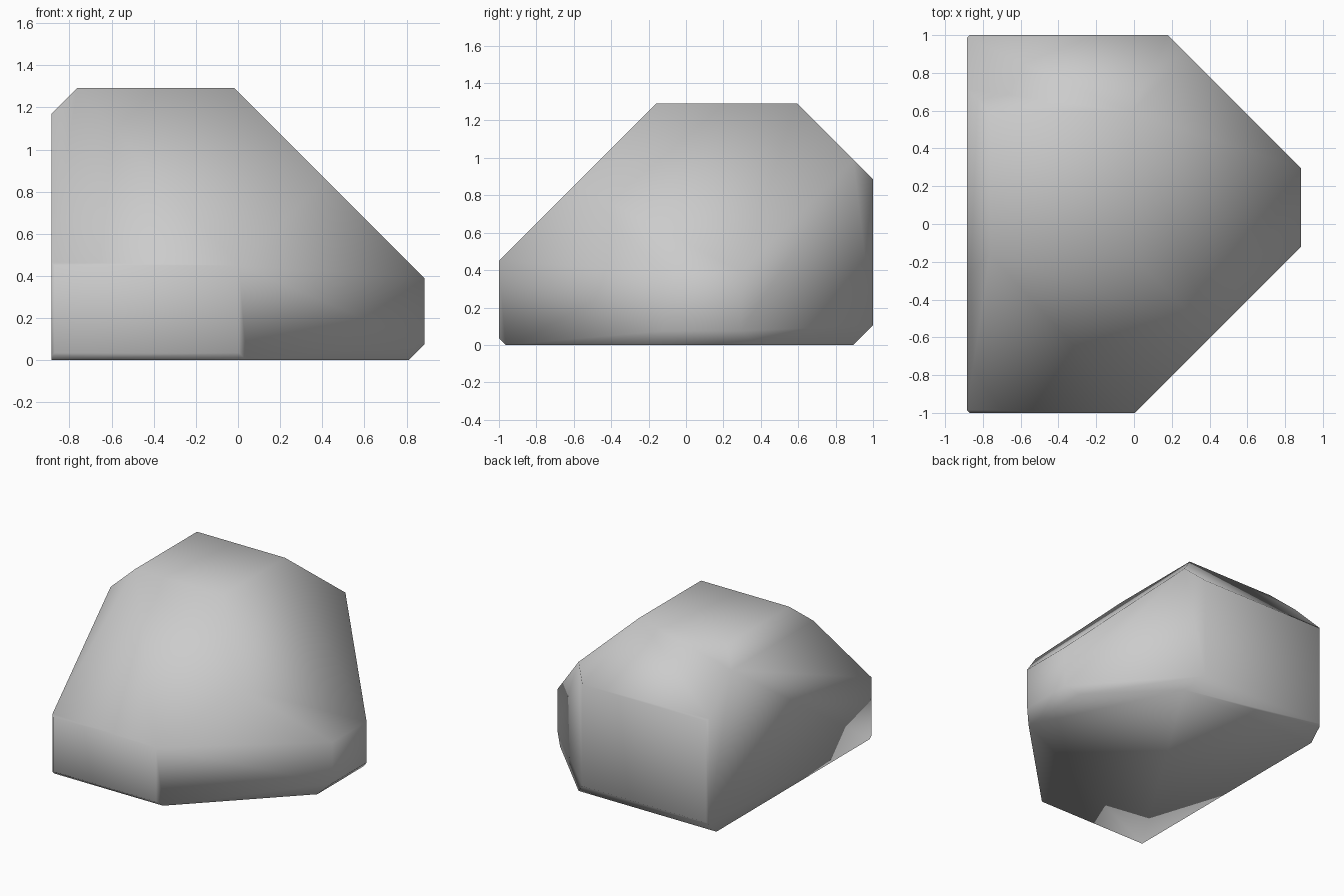
import bpy, bmesh
from mathutils import Vector

if "Cube" in bpy.data.objects:
    bpy.data.objects.remove(bpy.data.objects["Cube"])

# Chamfer planes: outward direction and limit (direction . point <= limit)
CUTS = [
    ((1, 0, 1), 1.275), ((1, 0, -1), 0.81), ((-1, 0, 1), 2.055),    # side chamfers
    ((0, -1, 1), 1.45), ((0, 1, 1), 1.885),                         # upper front / back
    ((0, 1, -1), 0.895), ((0, -1, -1), 0.965),                      # lower back / front
    ((1, 1, 0), 1.18), ((1, -1, 0), 1.005),                         # right corners
    ((-1, 1, 0), 1.87), ((-1, -1, 0), 1.87),                        # left corners
]

# Starting block
bm = bmesh.new()
bmesh.ops.create_cube(bm, size=1)
bmesh.ops.scale(bm, vec=(1.77, 2.0, 1.292), verts=bm.verts)
bmesh.ops.translate(bm, vec=(0, 0, 0.646), verts=bm.verts)

# Slice every chamfer and cap it
for direction, limit in CUTS:
    n = Vector(direction)
    geom = bm.verts[:] + bm.edges[:] + bm.faces[:]
    bmesh.ops.bisect_plane(bm, geom=geom, dist=1e-5, plane_co=n * (limit / n.length_squared),
                           plane_no=n, clear_outer=True)
    bmesh.ops.holes_fill(bm, edges=[e for e in bm.edges if e.is_boundary], sides=0)

bmesh.ops.remove_doubles(bm, verts=bm.verts, dist=1e-4)
bmesh.ops.recalc_face_normals(bm, faces=bm.faces)
for f in bm.faces:
    f.smooth = True

mesh = bpy.data.meshes.new("chamfered_rock")
bm.to_mesh(mesh)
bm.free()
rock = bpy.data.objects.new("chamfered_rock", mesh)
bpy.context.collection.objects.link(rock)
